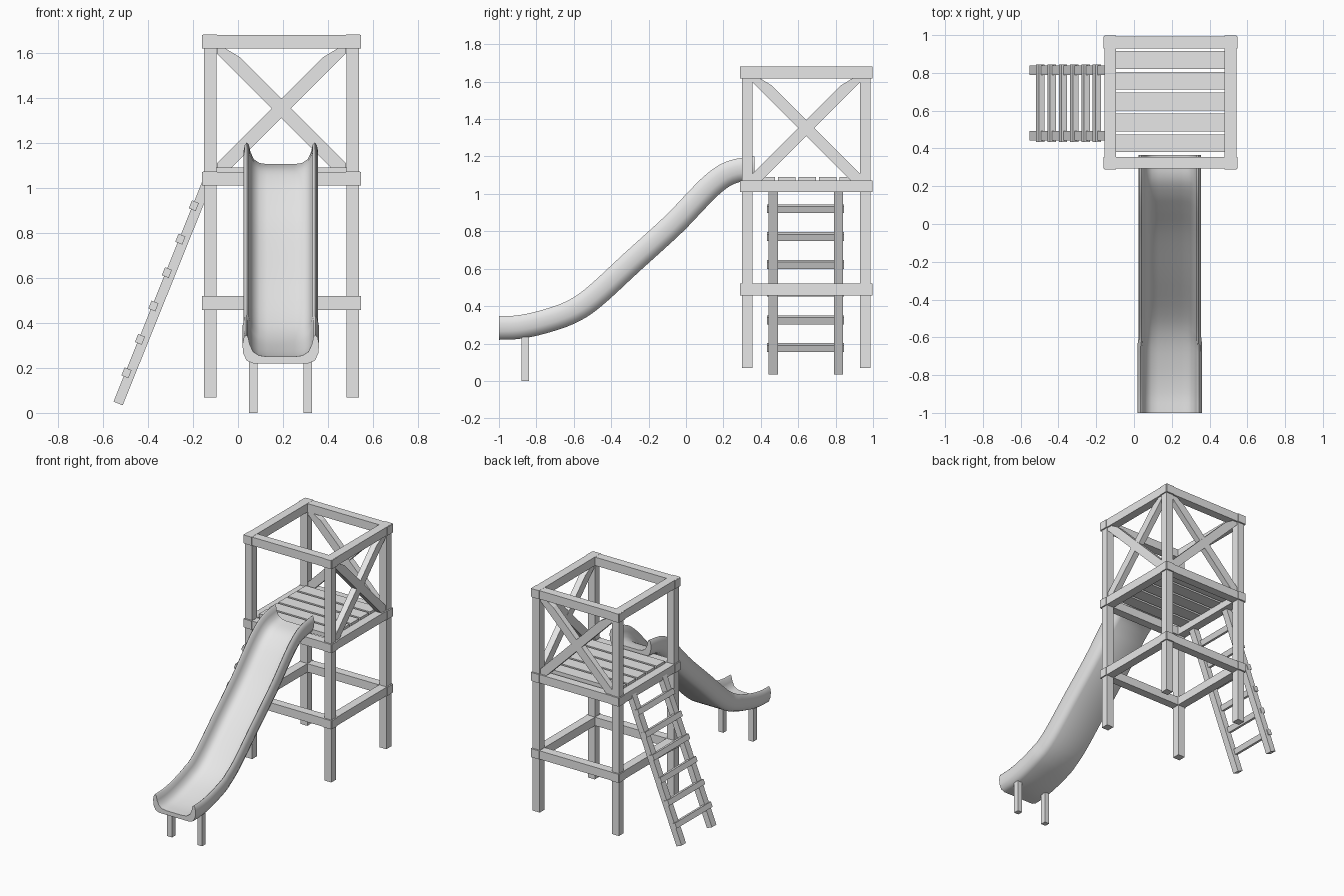
import bpy
import bmesh
from mathutils import Vector

cube = bpy.data.objects.get("Cube")
if cube:
    bpy.data.objects.remove(cube)

grey = bpy.data.materials.new("light_grey")
grey.use_nodes = True
GREY = (0.8, 0.8, 0.8, 1)
grey.diffuse_color = GREY
grey.node_tree.nodes["Principled BSDF"].inputs["Base Color"].default_value = GREY


def finish(name, bm):
    bmesh.ops.recalc_face_normals(bm, faces=bm.faces)
    mesh = bpy.data.meshes.new(name)
    bm.to_mesh(mesh)
    bm.free()
    mesh.materials.append(grey)
    obj = bpy.data.objects.new(name, mesh)
    bpy.context.collection.objects.link(obj)
    return obj


def extrude(name, outline, offset):
    """Solid from a closed 3D outline pushed along an offset."""
    bm = bmesh.new()
    face = bm.faces.new([bm.verts.new(p) for p in outline])
    new = bmesh.ops.extrude_face_region(bm, geom=[face])["geom"]
    verts = [v for v in new if isinstance(v, bmesh.types.BMVert)]
    bmesh.ops.translate(bm, verts=verts, vec=offset)
    return finish(name, bm)


def box(name, x0, x1, y0, y1, z0, z1):
    outline = [(x0, y0, z0), (x1, y0, z0), (x1, y1, z0), (x0, y1, z0)]
    return extrude(name, outline, (0, 0, z1 - z0))


# Tower posts, mirrored about the tower centre
CX, CY = 0.193, 0.643
for sx, side in ((-1, "right"), (1, "left")):
    for sy, end in ((-1, "front"), (1, "back")):
        x, y = CX + sx * 0.317, CY + sy * 0.315
        box(f"{end}_{side}_post", x - 0.028, x + 0.028, y - 0.028, y + 0.028, 0.068, 1.65)

# Three rings of beams
for level, z in (("lower", 0.458), ("deck", 1.01), ("top", 1.618)):
    for s, side, end in ((-1, "right", "front"), (1, "left", "back")):
        x, y = CX + s * 0.318, CY + s * 0.318
        box(f"{level}_{side}_beam", x - 0.031, x + 0.031, CY - 0.354, CY + 0.354, z, z + 0.062)
        box(f"{level}_{end}_beam", CX - 0.354, CX + 0.354, y - 0.031, y + 0.031, z, z + 0.061)

# Deck planks
for i in range(5):
    y = 0.381 + i * 0.11
    box(f"deck_plank_{i + 1}", CX - 0.29, CX + 0.29, y, y + 0.094, 1.06, 1.09)

# Crossed braces on the back and left sides
BRACE = [(-0.287, 1.618), (-0.248, 1.618), (-0.185, 1.58), (0.287, 1.108),
         (0.287, 1.07), (0.24, 1.07), (-0.287, 1.597)]
for s, label in ((1, "falling"), (-1, "rising")):
    t = 0.044 + s * 0.001
    extrude(f"back_{label}_brace", [(CX + s * u, CY + 0.315 - t / 2, z) for u, z in BRACE], (0, t, 0))
    extrude(f"left_{label}_brace", [(CX + 0.317 - t / 2, CY + s * u, z) for u, z in BRACE], (t, 0, 0))

# Ladder: leaning rails and rungs set into their outer face
foot, head = Vector((-0.553, 0, 0.05)), Vector((-0.148, 0, 1.055))
up = (head - foot).normalized()
inward = Vector((up.z, 0, -up.x))
for y, side in ((0.442, "front"), (0.79, "back")):
    base = [foot, foot + inward * 0.044, head + inward * 0.044, head]
    extrude(f"ladder_{side}_rail", [p + Vector((0, y, 0)) for p in base], (0, 0.05, 0))
for i in range(6):
    mid = foot + up * ((0.18 + i * 0.1485 - foot.z) / up.z)
    corners = [mid + up * a + inward * b
               for a, b in ((-0.019, -0.011), (0.019, -0.011), (0.019, 0.022), (-0.019, 0.022))]
    extrude(f"ladder_rung_{i + 1}", [p + Vector((0, 0.434, 0)) for p in corners], (0, 0.411, 0))

# Slide: rounded channel swept along a curved path
PATH = [(-1, 0.22), (-0.89, 0.225), (-0.757, 0.252), (-0.596, 0.307), (-0.46, 0.393),
        (-0.25, 0.585), (-0.03, 0.785), (0.1, 0.92), (0.18, 1.0), (0.26, 1.055), (0.366, 1.075)]
HALF = [(0.12, 0), (0.148, 0.012), (0.163, 0.045), (0.166, 0.085), (0.16, 0.115), (0.151, 0.126),
        (0.142, 0.118), (0.135, 0.085), (0.12, 0.052), (0.095, 0.035), (0.06, 0.03)]
section = HALF + [(-x, h) for x, h in reversed(HALF)]


def smooth_path(points, steps):
    pts = [Vector(p) for p in points]
    pts = [2 * pts[0] - pts[1]] + pts + [2 * pts[-1] - pts[-2]]
    out = []
    for a, b, c, d in zip(pts, pts[1:], pts[2:], pts[3:]):
        for k in range(steps):
            t = k / steps
            out.append(0.5 * (2 * b + (c - a) * t + (2 * a - 5 * b + 4 * c - d) * t * t
                              + (3 * b - a - 3 * c + d) * t ** 3))
    return out + [pts[-2]]


path = smooth_path(PATH, 4)
bm = bmesh.new()
rings = []
for i, p in enumerate(path):
    ahead, behind = path[min(i + 1, len(path) - 1)], path[max(i - 1, 0)]
    t = (ahead - behind).normalized()
    if i in (0, len(path) - 1):
        t = Vector((1, 0))
    flare = 1.025 if p.x < -0.57 else 1
    rings.append([bm.verts.new((0.19 + x * flare, p.x - t.y * h, p.y + t.x * h)) for x, h in section])
n = len(section)
for a, b in zip(rings, rings[1:]):
    for j in range(n):
        bm.faces.new((a[j], a[(j + 1) % n], b[(j + 1) % n], b[j]))
bm.faces.new(rings[0])
bm.faces.new(rings[-1])
slide = finish("slide", bm)
bpy.ops.object.select_all(action="DESELECT")
bpy.context.view_layer.objects.active = slide
slide.select_set(True)
bpy.ops.object.shade_smooth_by_angle(angle=0.8)

# Slide support legs
for x, side in ((0.068, "right"), (0.309, "left")):
    box(f"slide_{side}_leg", x - 0.019, x + 0.019, -0.88, -0.84, 0, 0.235)
